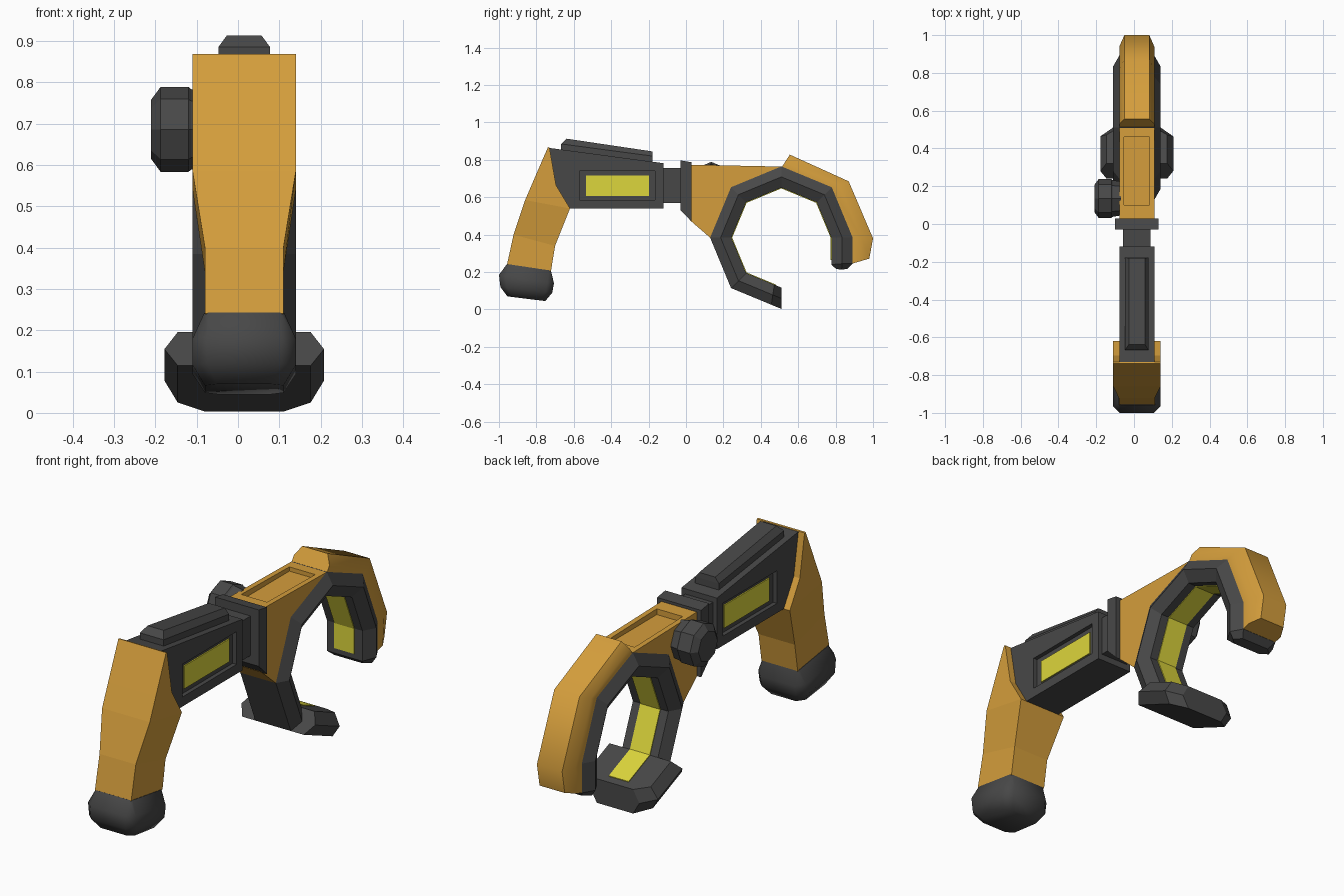
import bpy, bmesh, math

if "Cube" in bpy.data.objects:
    bpy.data.objects.remove(bpy.data.objects["Cube"])

CX = 0.015  # the tool's mirror plane sits slightly off x = 0 because of the knob


def material(name, rgb):
    m = bpy.data.materials.new(name)
    m.diffuse_color = (*rgb, 1)
    m.use_nodes = True
    m.node_tree.nodes["Principled BSDF"].inputs["Base Color"].default_value = m.diffuse_color
    return m


ORANGE = material("orange", (0.66, 0.34, 0.045))
DARK = material("dark grey", (0.064, 0.064, 0.064))
YELLOW = material("yellow", (0.72, 0.67, 0.045))


def loft(name, sections, mat, smooth=0):
    """Skin a closed solid through sections with equal point counts."""
    bm = bmesh.new()
    rings = [[bm.verts.new(p) for p in s] for s in sections]
    n = len(rings[0])
    for a, b in zip(rings, rings[1:]):
        for i in range(n):
            j = (i + 1) % n
            bm.faces.new((a[i], a[j], b[j], b[i]))
    bm.faces.new(rings[0])
    bm.faces.new(rings[-1])
    bmesh.ops.recalc_face_normals(bm, faces=bm.faces)
    me = bpy.data.meshes.new(name)
    bm.to_mesh(me)
    bm.free()
    me.materials.append(mat)
    ob = bpy.data.objects.new(name, me)
    bpy.context.collection.objects.link(ob)
    if smooth:
        bpy.ops.object.select_all(action='DESELECT')
        ob.select_set(True)
        bpy.context.view_layer.objects.active = ob
        bpy.ops.object.shade_smooth_by_angle(angle=math.radians(smooth))
    return ob


def mirrored(pts):
    """Section symmetric in x from (half width, y, z) points."""
    return [(CX + w, y, z) for w, y, z in pts] + [(CX - w, y, z) for w, y, z in reversed(pts)]


def slab(name, profile, half, mat, cx=CX):
    """Side profile of (y, z) points extruded across x."""
    return loft(name, [[(cx + s * half, y, z) for y, z in profile] for s in (-1, 1)], mat)


def rect(y0, y1, z0, z1):
    return [(y0, z0), (y1, z0), (y1, z1), (y0, z1)]


def cut(ob, cutter):
    mod = ob.modifiers.new("recess", 'BOOLEAN')
    mod.operation = 'DIFFERENCE'
    mod.solver = 'EXACT'
    mod.object = cutter
    bpy.context.view_layer.objects.active = ob
    bpy.ops.object.modifier_apply(modifier=mod.name)
    bpy.data.objects.remove(cutter)


def mix(a, b, t):
    return tuple(p + (q - p) * t for p, q in zip(a, b))


# Grip: levels of (front y, z, half) and (back y, z, half)
grip = [((-0.738, 0.868, 0.125), (-0.730, 0.866, 0.125)),
        ((-0.815, 0.690, 0.125), (-0.695, 0.665, 0.125)),
        ((-0.860, 0.585, 0.125), (-0.620, 0.540, 0.125)),
        ((-0.922, 0.400, 0.095), (-0.700, 0.340, 0.095)),
        ((-0.957, 0.240, 0.095), (-0.722, 0.205, 0.095))]
loft("grip", [mirrored([(h, y, z) for y, z, h in lv]) for lv in grip], ORANGE)

# Pommel: rounded sections under the grip
pommel = [((-0.957, 0.243), (-0.722, 0.208), 0.097, 0.01),
          ((-1.000, 0.185), (-0.706, 0.140), 0.125, 0.035),
          ((-0.992, 0.120), (-0.715, 0.090), 0.125, 0.035),
          ((-0.955, 0.070), (-0.752, 0.045), 0.095, 0.03)]
secs = []
for f, b, h, c in pommel:
    t = c / (b[0] - f[0])
    p, q = mix(f, b, t), mix(f, b, 1 - t)
    secs.append(mirrored([(h - c, *f), (h, *p), (h, *q), (h - c, *b)]))
loft("pommel", secs, DARK, 60)

# Main body with a recessed yellow display on each side
body = slab("body", [(-0.733, 0.864), (-0.12, 0.782), (-0.12, 0.54), (-0.625, 0.54), (-0.70, 0.665)], 0.093, DARK)
for s, side in ((-1, "left"), (1, "right")):
    cut(body, slab("cutter", rect(-0.57, -0.165, 0.585, 0.74), 0.02, DARK, CX + s * 0.093))
    slab(side + "_display", rect(-0.535, -0.198, 0.607, 0.715), 0.004, YELLOW, CX + s * 0.075)

# Chamfered cover on top of the body
cover = [(-0.667, 0.840, -0.178, 0.770, 0.0625),
         (-0.667, 0.885, -0.178, 0.820, 0.0625),
         (-0.638, 0.913, -0.180, 0.845, 0.042)]
loft("top_cover", [mirrored([(h, a, b), (h, c, d)]) for a, b, c, d, h in cover], DARK)

# Neck and collar joining body and arm
slab("neck", rect(-0.13, 0.0, 0.57, 0.757), 0.072, DARK)
slab("collar", [(-0.03, 0.797), (0.03, 0.787), (0.03, 0.47), (-0.03, 0.53)], 0.115, DARK)

# Arm with a recessed top panel
arm = slab("arm", [(0.02, 0.774), (0.51, 0.764), (0.245, 0.652), (0.13, 0.383), (0.02, 0.478)], 0.093, ORANGE)
cut(arm, slab("cutter", rect(0.10, 0.46, 0.745, 0.85), 0.068, ORANGE))

# Octagonal jaw ring
YC, ZC = 0.51, 0.384
R_OUT, R_MID, R_IN = 0.381, 0.325, 0.267


def polar(r, deg):
    a = math.radians(deg)
    return (YC + r * math.cos(a), ZC + r * math.sin(a))


def hexagon(out, mid, inn, w):
    return mirrored([(w - 0.032, *out), (w, *mid), (w - 0.032, *inn)])


def jaw(deg, w):
    return hexagon(polar(R_OUT, deg), polar(R_MID, deg), polar(R_IN, deg), w)


secs = [jaw(a, 0.125) for a in (225, 180, 135, 90, 45, 0)]
secs.append(hexagon((0.891, 0.245), (0.835, 0.245), (0.777, 0.240), 0.125))
secs.append(hexagon((0.862, 0.216), (0.832, 0.214), (0.803, 0.216), 0.105))
loft("jaw_ring", secs, DARK)

# Flared lower pad closing the ring
pad = [[mix(polar(r, 225), polar(r, 270), t) for r in (R_OUT, R_MID, R_IN)] for t in (0, 0.8, 1)]
loft("lower_pad", [hexagon(*p, w) for p, w in zip(pad, (0.193, 0.193, 0.127))], DARK)

# Yellow lining strip along the inside of the ring
inner = [(R_IN + 0.003, R_IN - 0.004)]
path = []
for r in inner[0]:
    pts = [mix(polar(r, 225), polar(r, 270), 0.85)]
    pts += [polar(r, a) for a in (225, 180, 135, 90, 45, 0)]
    pts.append((YC + r, 0.265))
    path.append(pts)
loft("jaw_lining", [mirrored([(0.052, *p), (0.052, *q)]) for p, q in zip(*path)], YELLOW)

# Rounded orange shell over the upper claw: (inner point, outer point)
claw = [((0.51, 0.758), (0.555, 0.828)), ((0.78, 0.652), (0.870, 0.685)),
        ((0.888, 0.385), (1.0, 0.380)), ((0.888, 0.245), (0.98, 0.272))]
loft("claw_shell", [mirrored([(0.093, *p), (0.093, *mix(p, q, 0.45)), (0.066, *q)]) for p, q in claw], ORANGE, 50)

# Octagonal side knob on the left
knob = [(-0.07, 0.09), (-0.113, 0.097), (-0.12, 0.103), (-0.187, 0.103), (-0.21, 0.072)]
loft("side_knob", [[(x, 0.135 + r * math.sin(i * math.pi / 4), 0.686 + r * math.cos(i * math.pi / 4))
                    for i in range(8)] for x, r in knob], DARK)
